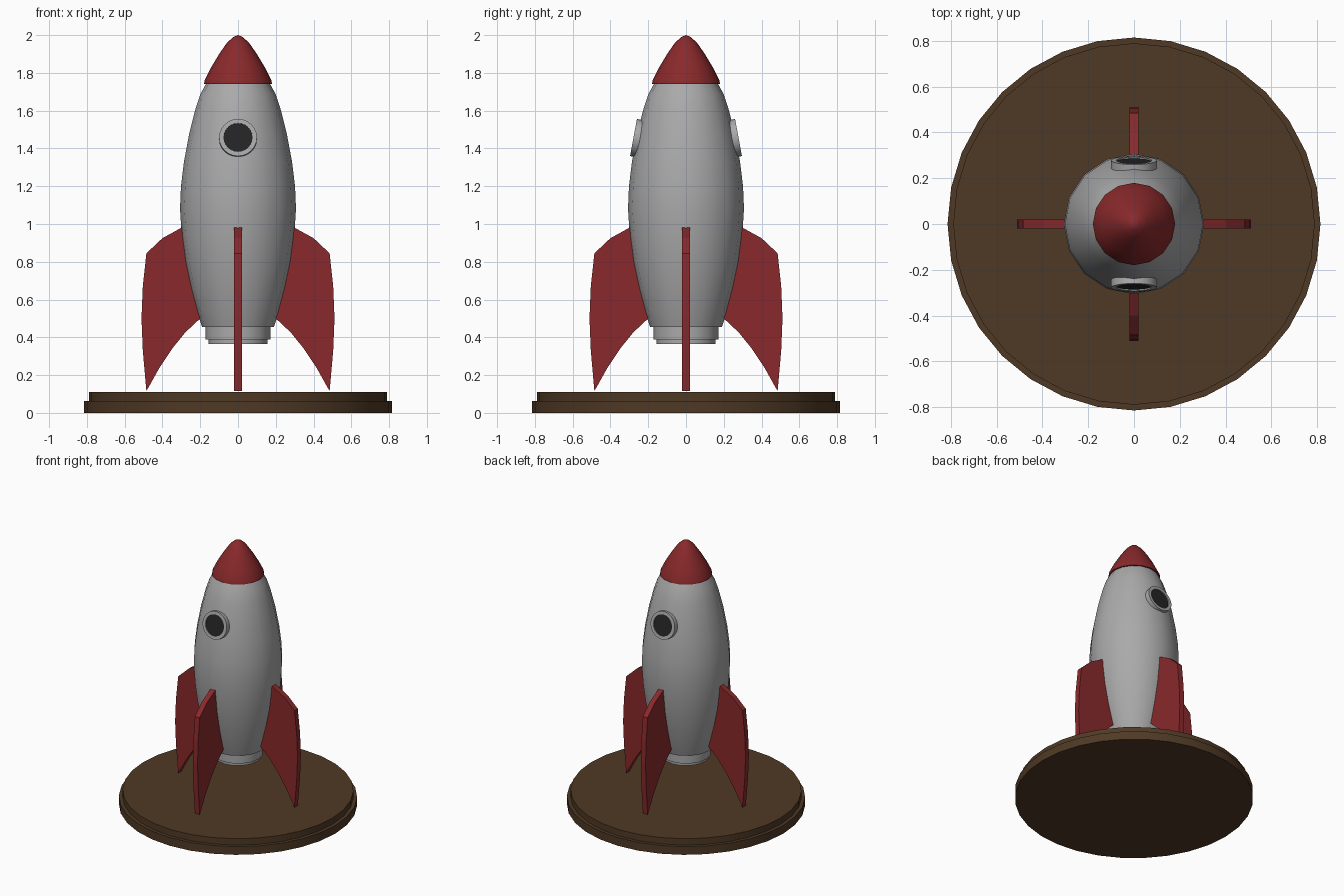
import bpy, bmesh, math
from mathutils import Matrix, Vector

if "Cube" in bpy.data.objects:
    bpy.data.objects.remove(bpy.data.objects["Cube"])


def material(name, r, g, b):
    m = bpy.data.materials.new(name)
    m.diffuse_color = (r, g, b, 1)
    m.use_nodes = True
    m.node_tree.nodes["Principled BSDF"].inputs["Base Color"].default_value = m.diffuse_color
    return m


SILVER = material("silver", 0.40, 0.40, 0.40)
RED = material("dark red", 0.25, 0.022, 0.024)
WOOD = material("brown wood", 0.078, 0.041, 0.018)
GLASS = material("dark glass", 0.018, 0.018, 0.018)


def finish(bm, name, mat, matrix=None, smooth=None):
    bmesh.ops.recalc_face_normals(bm, faces=bm.faces)
    mesh = bpy.data.meshes.new(name)
    bm.to_mesh(mesh)
    bm.free()
    mesh.materials.append(mat)
    if matrix is not None:
        mesh.transform(matrix)
    ob = bpy.data.objects.new(name, mesh)
    bpy.context.collection.objects.link(ob)
    if smooth:
        bpy.ops.object.select_all(action='DESELECT')
        ob.select_set(True)
        bpy.context.view_layer.objects.active = ob
        bpy.ops.object.shade_smooth_by_angle(angle=math.radians(smooth))
    return ob


def lathe(name, profile, sides, mat, matrix=None, smooth=35):
    """Revolve (radius, z) points around z; zero radius closes to a point."""
    bm = bmesh.new()
    rings = []
    for r, z in profile:
        if r == 0:
            rings.append([bm.verts.new((0, 0, z))] * sides)
        else:
            rings.append([bm.verts.new((r * math.cos(2 * math.pi * i / sides),
                                        r * math.sin(2 * math.pi * i / sides), z))
                          for i in range(sides)])
    for a, b in zip(rings, rings[1:]):
        for i in range(sides):
            j = (i + 1) % sides
            vs = list(dict.fromkeys((a[i], a[j], b[j], b[i])))
            if len(vs) > 2:
                bm.faces.new(vs)
    return finish(bm, name, mat, matrix, smooth)


# Stepped round stand
lathe("stand", [(0, 0), (0.815, 0), (0.815, 0.062), (0.79, 0.062),
                (0.79, 0.11), (0, 0.11)], 32, WOOD)

# Fuselage
lathe("body", [(0, 0.455), (0.19, 0.455), (0.215, 0.53), (0.25, 0.66), (0.28, 0.80),
               (0.298, 0.94), (0.307, 1.08), (0.302, 1.20), (0.286, 1.33),
               (0.258, 1.48), (0.225, 1.61), (0.198, 1.69), (0.165, 1.75),
               (0, 1.75)], 16, SILVER)

# Exhaust collar
lathe("exhaust", [(0, 0.365), (0.157, 0.365), (0.157, 0.388), (0.172, 0.388),
                  (0.172, 0.46), (0, 0.46)], 16, SILVER)

# Nose cone
lathe("nose_cone", [(0, 1.742), (0.18, 1.742), (0.176, 1.762), (0.142, 1.83), (0.10, 1.90),
                    (0.058, 1.96), (0.025, 1.99), (0, 2.0)], 16, RED)

# Four fins
FIN = [(0.25, 0.99), (0.30, 0.98), (0.40, 0.925), (0.485, 0.845), (0.504, 0.67),
       (0.511, 0.50), (0.504, 0.33), (0.485, 0.115), (0.418, 0.235), (0.35, 0.338),
       (0.28, 0.425), (0.20, 0.50), (0.16, 0.53)]
for k, side in enumerate(("right", "back", "left", "front")):
    bm = bmesh.new()
    face = bm.faces.new([bm.verts.new((x, -0.02, z)) for x, z in FIN])
    ext = bmesh.ops.extrude_face_region(bm, geom=[face])
    bmesh.ops.translate(bm, vec=(0, 0.04, 0),
                        verts=[v for v in ext["geom"] if isinstance(v, bmesh.types.BMVert)])
    finish(bm, side + "_fin", RED, Matrix.Rotation(k * math.pi / 2, 4, 'Z'))

# Portholes front and back, tilted to follow the hull
tilt = math.radians(10.5)
for side, s in (("front", -1), ("back", 1)):
    normal = Vector((0, s * math.cos(tilt), math.sin(tilt)))
    place = (Matrix.Translation((0, s * 0.278, 1.458))
             @ normal.to_track_quat('Z', 'Y').to_matrix().to_4x4())
    lathe(side + "_porthole_ring", [(0.1, -0.07), (0.1, 0), (0.077, 0), (0.077, -0.07), (0.1, -0.07)],
          24, SILVER, place)
    lathe(side + "_window", [(0, -0.012), (0.079, -0.012), (0.079, -0.006), (0, -0.006)],
          24, GLASS, place)
